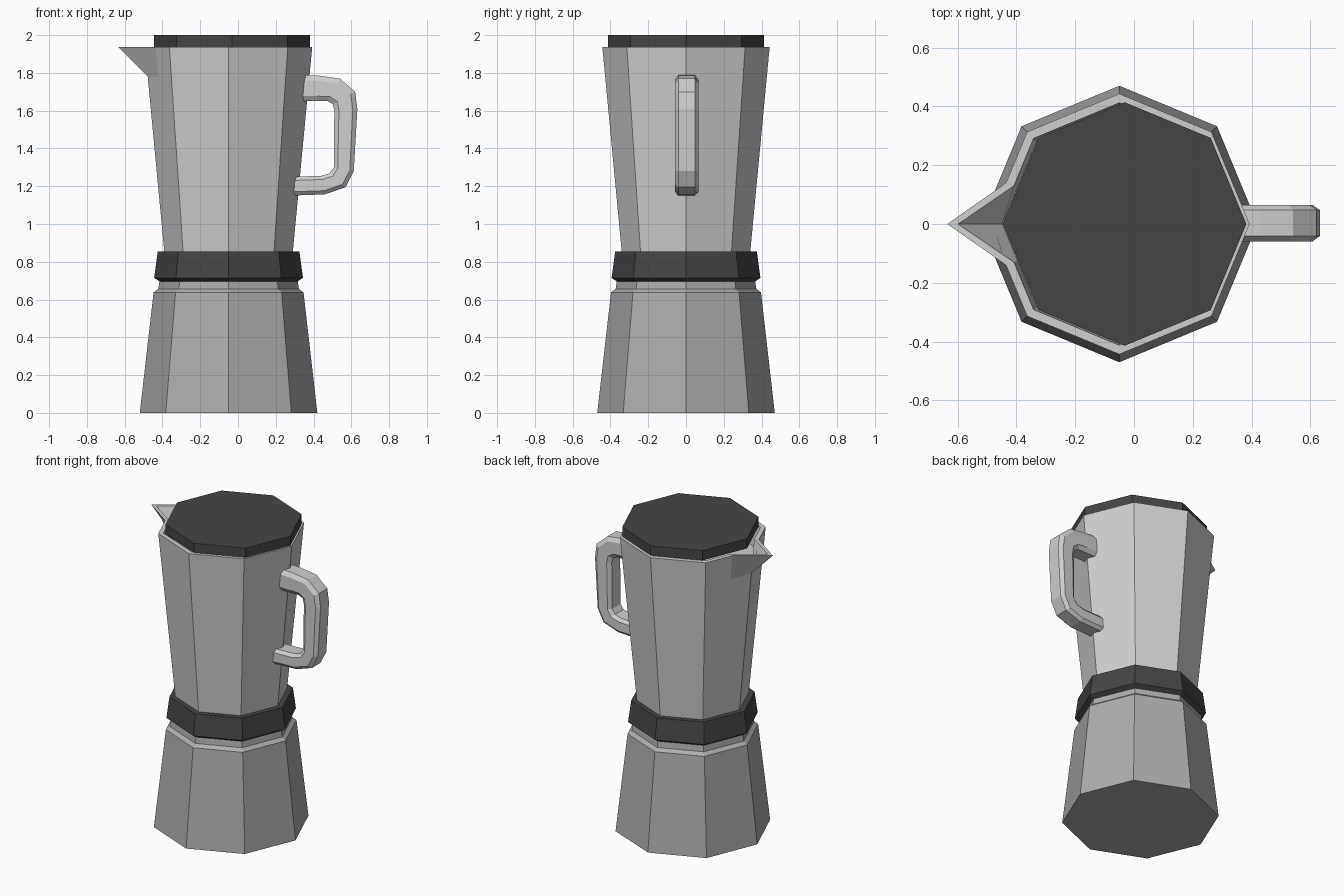
import bpy, bmesh, math

if "Cube" in bpy.data.objects:
    bpy.data.objects.remove(bpy.data.objects["Cube"])

CX = -0.05  # axis of the octagonal body


def material(name, v):
    m = bpy.data.materials.new(name)
    m.diffuse_color = (v, v, v, 1)
    m.use_nodes = True
    m.node_tree.nodes["Principled BSDF"].inputs["Base Color"].default_value = m.diffuse_color
    return m


SILVER = material("light_silver", 0.63)
GREY = material("mid_grey", 0.42)
BLACK = material("dark_grey", 0.06)


def octagon(r, z, cx=CX):
    return [(cx + r * math.cos(i * math.pi / 4), r * math.sin(i * math.pi / 4), z)
            for i in range(8)]


def loft(name, rings, mat):
    """Join equal-sized rings of points with flat quads and cap both ends."""
    bm = bmesh.new()
    rows = [[bm.verts.new(p) for p in ring] for ring in rings]
    n = len(rows[0])
    for a, b in zip(rows, rows[1:]):
        for i in range(n):
            j = (i + 1) % n
            bm.faces.new((a[i], a[j], b[j], b[i]))
    bm.faces.new(rows[0][::-1])
    bm.faces.new(rows[-1])
    bmesh.ops.recalc_face_normals(bm, faces=bm.faces)
    me = bpy.data.meshes.new(name)
    bm.to_mesh(me)
    bm.free()
    me.materials.append(mat)
    ob = bpy.data.objects.new(name, me)
    bpy.context.collection.objects.link(ob)
    return ob


# Lower water chamber with its stepped neck
loft("water_chamber", [octagon(r, z) for r, z in
     [(0.47, 0), (0.397, 0.638), (0.372, 0.657), (0.366, 0.70)]], GREY)

# Dark collar between the two chambers
loft("collar", [octagon(r, z) for r, z in
     [(0.364, 0.695), (0.394, 0.715), (0.375, 0.854)]], BLACK)


# Upper jug: octagon whose left corner is pulled out into a spout at the rim
def jug_ring(r, z, tip=None):
    ring = octagon(r, z)
    corner = ring[4]

    def side(k):
        return tuple(c + 0.447 * (e - c) for c, e in zip(corner, ring[k]))
    point = corner if tip is None else (tip, 0, z)
    return ring[:4] + [side(3), point, side(5)] + ring[5:]


loft("jug", [jug_ring(0.34, 0.85), jug_ring(0.428, 1.78),
             jug_ring(0.443, 1.938, -0.635), jug_ring(0.412, 1.938, -0.598),
             jug_ring(0.398, 1.79)], SILVER)

# Lid, set slightly towards the handle
loft("lid", [octagon(0.414, z, -0.032) for z in (1.936, 2.0)], BLACK)

# Handle: chamfered section swept between an outer and an inner path (x, z)
outer = [(0.33, 1.79), (0.43, 1.785), (0.54, 1.77), (0.62, 1.70), (0.632, 1.61),
         (0.613, 1.28), (0.57, 1.195), (0.46, 1.157), (0.27, 1.15)]
inner = [(0.33, 1.65), (0.42, 1.65), (0.475, 1.65), (0.502, 1.635), (0.51, 1.60),
         (0.507, 1.30), (0.485, 1.268), (0.44, 1.255), (0.27, 1.25)]
section = [(0, -0.044), (0.2, -0.062), (0.8, -0.062), (1, -0.044),
           (1, 0.044), (0.8, 0.062), (0.2, 0.062), (0, 0.044)]
loft("handle", [[(o[0] + u * (i[0] - o[0]), y + 0.003, o[1] + u * (i[1] - o[1]))
                 for u, y in section] for o, i in zip(outer, inner)], SILVER)
